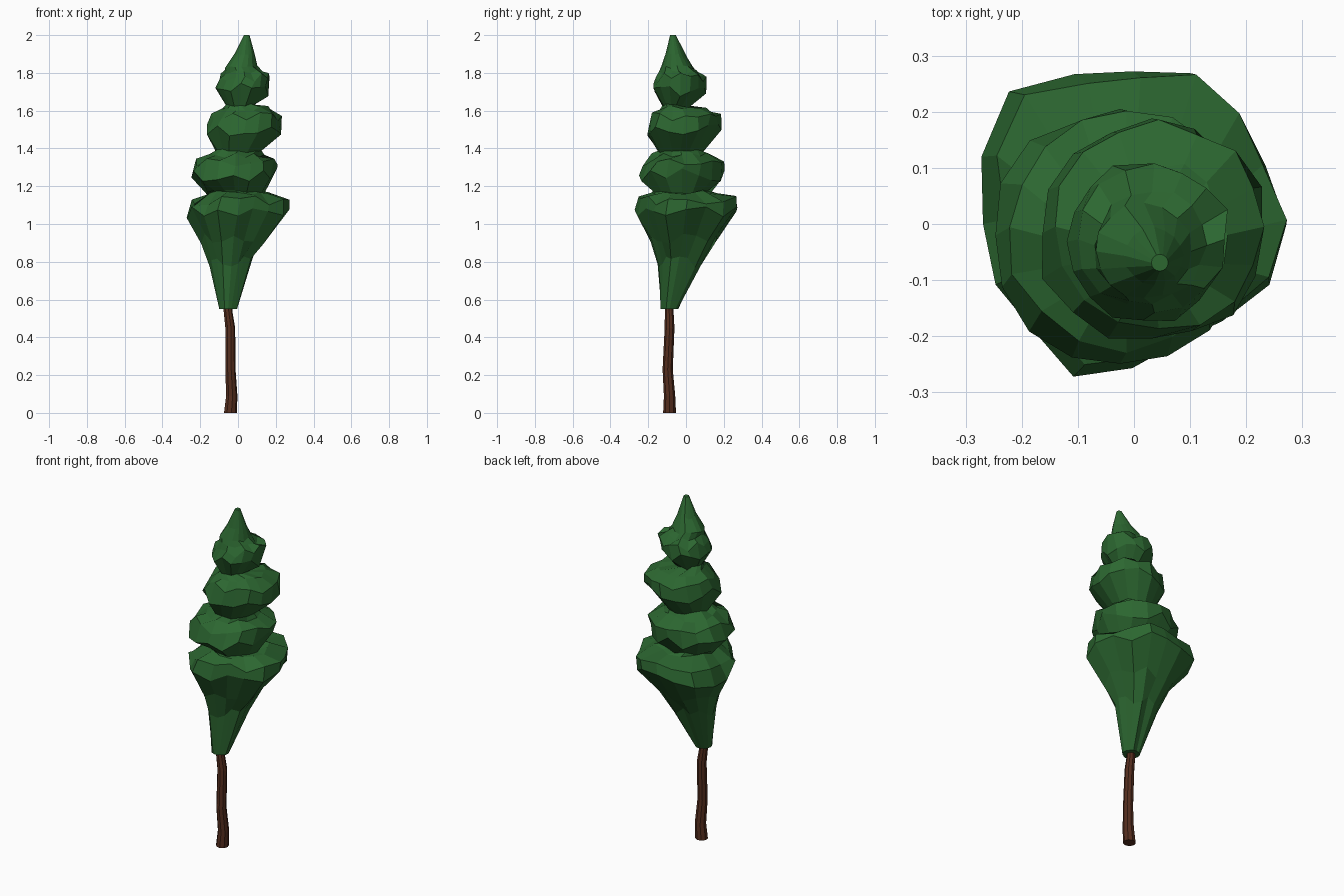
import bpy, bmesh, random
from math import sin, cos, tau

if "Cube" in bpy.data.objects:
    bpy.data.objects.remove(bpy.data.objects["Cube"])
random.seed(11)


def material(name, rgb):
    m = bpy.data.materials.new(name)
    m.diffuse_color = (*rgb, 1)
    m.use_nodes = True
    m.node_tree.nodes["Principled BSDF"].inputs["Base Color"].default_value = m.diffuse_color
    return m


def fit(vals, mid, r):
    """Rescale values to span exactly mid - r .. mid + r."""
    a, b = min(vals), max(vals)
    return [mid - r + (v - a) / (b - a) * 2 * r for v in vals]


def ring(radii, z, r, cx, cy, wave=0.0, rough=0.0):
    """Irregular ring of radius r round (cx, cy)."""
    n = len(radii)
    pts = [(k * (1 - random.uniform(0, rough)), tau * i / n)
           for i, k in enumerate(radii)]
    xs = fit([k * cos(a) for k, a in pts], cx, r)
    ys = fit([k * sin(a) for k, a in pts], cy, r)
    return [(x, y, z + random.uniform(-wave, wave)) for x, y in zip(xs, ys)]


def loft(name, rings, mat):
    """Join rings of points into a closed faceted skin."""
    bm = bmesh.new()
    loops = [[bm.verts.new(p) for p in pts] for pts in rings]
    n = len(loops[0])
    for a, b in zip(loops, loops[1:]):
        for i in range(n):
            j = (i + 1) % n
            bm.faces.new((a[i], a[j], b[j], b[i]))
    bm.faces.new(loops[0][::-1])
    bm.faces.new(loops[-1])
    bmesh.ops.recalc_face_normals(bm, faces=bm.faces)
    me = bpy.data.meshes.new(name)
    bm.to_mesh(me)
    bm.free()
    me.materials.append(mat)
    bpy.context.collection.objects.link(bpy.data.objects.new(name, me))


# Foliage tiers: bottom (z, r, x, y), rim (z, r, x, y), shoulder (z, r)
tiers = [
    ((.55, .047, -.052, -.088), (1.06, .272, 0, 0), (1.16, .17)),
    ((1.17, .155, -.015, -.02), (1.26, .227, -.02, -.022), (1.365, .15)),
    ((1.385, .12, .005, -.03), (1.50, .196, .032, -.008), (1.61, .125)),
    ((1.625, .075, .01, -.05), (1.71, .14, .02, -.033), (1.80, .10)),
]
# Flared skirt under the lowest rim, and the tip (z, r, x, y)
skirt = [(.80, .115, -.035, -.035), (.92, .175, -.02, -.012)]
tip = [(1.83, .085, .017, -.047), (1.90, .052, .037, -.057),
       (2.0, .015, .046, -.069)]

even = [1] * 16
broad = [.28, .265, .265, .28, .26, .277, .325, .30,
         .275, .275, .255, .28, .25, .222, .233, .27]

rings = []
for i, (bottom, rim, (z_top, r_top)) in enumerate(tiers):
    z, r, x, y = rim
    low = i == 0
    shape = broad if low else even
    rings.append(ring(even, *bottom, 0 if low else .012, .1))
    if low:
        rings += [ring(broad, *s, .03, .06) for s in skirt]
    rings.append(ring(shape, z, r, x, y, .035, .03 if low else .13))
    rings.append(ring(shape, z + .065, r * .95, x + .014, y + .008, .025,
                      .08 if low else .12))
    rings.append(ring(even, z_top, r_top, x + .01, y - .01, .015, .18))
rings += [ring(even, *tip[0], .01, .1), ring(even, *tip[1], .01, .08),
          ring(even, *tip[2])]
loft("foliage", rings, material("leaf green", (.025, .135, .03)))

# Crooked trunk: z, radius, x, y
trunk = [(0, .034, -.04, -.087), (.09, .03, -.033, -.087),
         (.23, .027, -.04, -.097), (.45, .026, -.041, -.087),
         (.54, .023, -.053, -.089), (.62, .023, -.053, -.089)]
loft("trunk", [ring([1] * 9, *t) for t in trunk],
     material("bark brown", (.09, .027, .013)))
